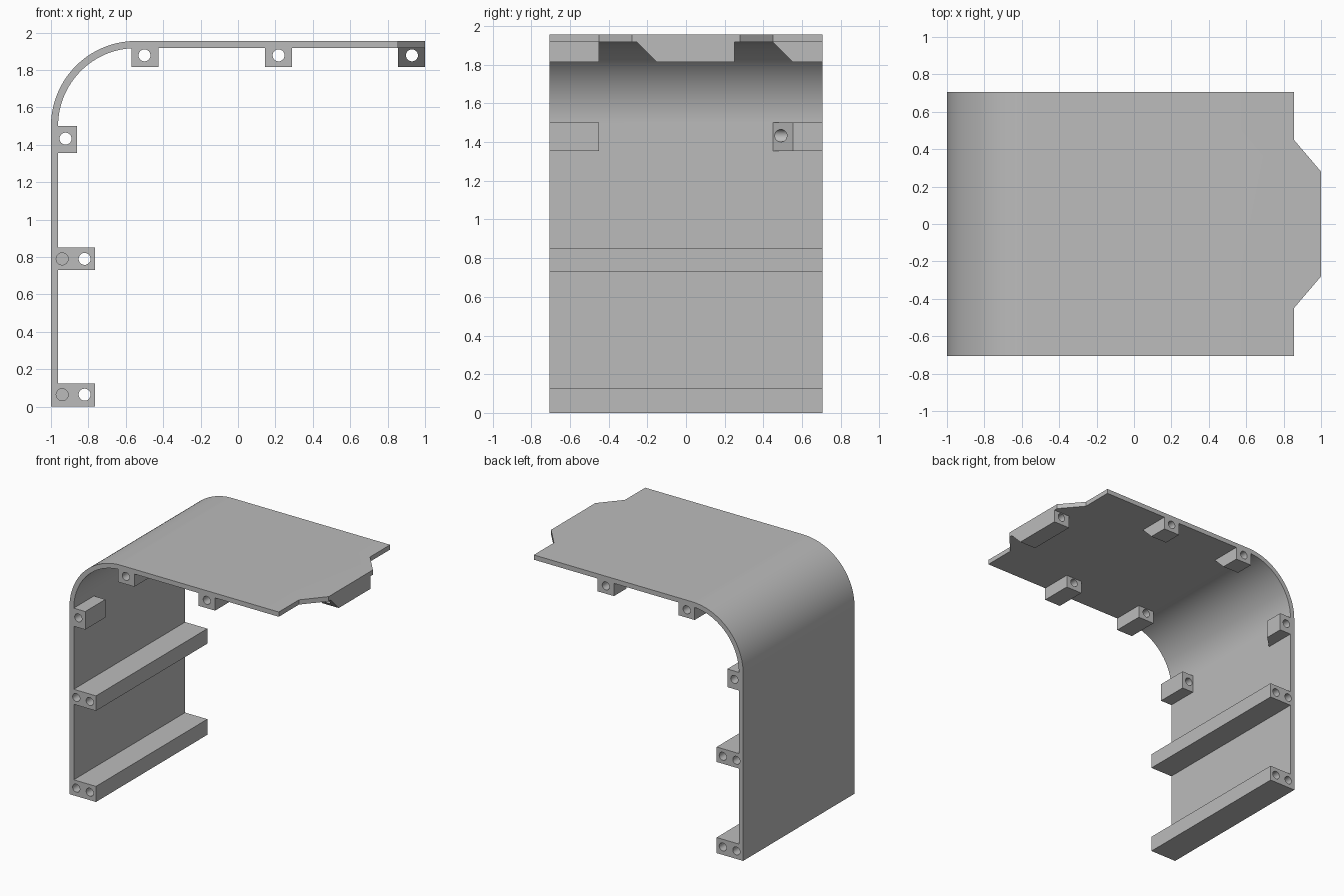
import bpy
import bmesh
import math
from mathutils import Vector

if "Cube" in bpy.data.objects:
    bpy.data.objects.remove(bpy.data.objects["Cube"])

grey = bpy.data.materials.new("light grey plastic")
grey.use_nodes = True
COLOUR = (0.5, 0.5, 0.5, 1)
grey.diffuse_color = COLOUR
grey.node_tree.nodes["Principled BSDF"].inputs["Base Color"].default_value = COLOUR

HALF = 0.705            # half depth of the cover
TOP, SKIN = 1.955, 0.038
INNER_TOP, INNER_WALL = TOP - SKIN, -1 + SKIN
LOW = 1.815             # underside of the hanging bosses
EMBED = 0.015           # how far bosses sink into the skin


def prism(name, points, direction):
    """Solid made by sweeping a closed planar outline along a vector."""
    bm = bmesh.new()
    face = bm.faces.new([bm.verts.new(p) for p in points])
    swept = bmesh.ops.extrude_face_region(bm, geom=[face])["geom"]
    bmesh.ops.translate(bm, vec=Vector(direction),
                        verts=[v for v in swept if isinstance(v, bmesh.types.BMVert)])
    bmesh.ops.recalc_face_normals(bm, faces=bm.faces)
    mesh = bpy.data.meshes.new(name)
    bm.to_mesh(mesh)
    bm.free()
    mesh.materials.append(grey)
    obj = bpy.data.objects.new(name, mesh)
    bpy.context.scene.collection.objects.link(obj)
    return obj


def arc(cx, cz, r, start, end, steps):
    angles = [start + (end - start) * i / steps for i in range(steps + 1)]
    return [(cx + r * math.cos(a), cz + r * math.sin(a)) for a in angles]


def hole(x, z, y0, y1):
    ring = arc(x, z, 0.032, 0, math.tau, 32)[:-1]
    return prism("hole_cutter", [(px, y0, pz) for px, pz in ring], (0, y1 - y0, 0))


def combine(target, parts, operation):
    """Merge parts into, or cut them from, the target."""
    for part in parts:
        part.hide_render = True
        mod = target.modifiers.new(part.name, 'BOOLEAN')
        mod.operation, mod.solver, mod.object = operation, 'EXACT', part
    graph = bpy.context.evaluated_depsgraph_get()
    mesh = bpy.data.meshes.new_from_object(target.evaluated_get(graph))
    target.modifiers.clear()
    target.data = mesh
    for part in parts:
        bpy.data.objects.remove(part)


# Curved skin with the two full-depth rails on its inner wall
R = 0.455
CX, CZ = -1 + R, TOP - R
RAIL = -0.765
outline = [(-1, 0)] + arc(CX, CZ, R, math.pi, math.pi / 2, 40)
outline += [(1, TOP), (1, INNER_TOP)]
outline += arc(CX, CZ, R - SKIN, math.pi / 2, math.pi, 40)
outline += [(INNER_WALL, 0.85), (RAIL, 0.85), (RAIL, 0.73), (INNER_WALL, 0.73),
            (INNER_WALL, 0.125), (RAIL, 0.125), (RAIL, 0)]
cover = prism("curved_cover", [(x, -HALF, z) for x, z in outline], (0, 2 * HALF, 0))

# Trim both corners so that a tapered tab is left at the free edge
trims = []
for s in (-1, 1):
    corner = [(0.855, 0.8), (0.855, 0.45), (1.0, 0.28), (1.1, 0.163), (1.1, 0.8)]
    trims.append(prism("corner_cutter", [(x, s * y, 1.8) for x, y in corner], (0, 0, 0.3)))
combine(cover, trims, 'DIFFERENCE')

# Screw bosses: each is square at one end and bevelled towards the front inside
SLOPE = INNER_TOP - LOW


def ceiling_boss(name, x, front_top, front_low, back):
    side = [(front_top, INNER_TOP + EMBED), (back, INNER_TOP + EMBED),
            (back, LOW), (front_low, LOW)]
    return prism(name, [(x, y, z) for y, z in side], (0.145, 0, 0))


def wall_boss(name, front_wall, front_inner, back):
    plan = [(INNER_WALL - EMBED, front_wall), (INNER_WALL - EMBED, back),
            (-0.86, back), (-0.86, front_inner)]
    return prism(name, [(x, y, 1.355) for x, y in plan], (0, 0, 0.145))


bosses = []
for x in (-0.57, 0.145):
    bosses.append(ceiling_boss("front_ceiling_boss", x, -HALF, -HALF, -0.45))
    bosses.append(ceiling_boss("back_ceiling_boss", x, 0.45 - EMBED, 0.45 + SLOPE, HALF))
bosses.append(ceiling_boss("tab_boss", 0.855, -0.255 - EMBED, -0.255 + SLOPE, 0.25))
bosses.append(wall_boss("front_wall_boss", -HALF, -HALF, -0.45))
bosses.append(wall_boss("back_wall_boss", 0.45 - EMBED, 0.45 + SLOPE, HALF))
combine(cover, bosses, 'UNION')

# Through holes in bosses and rails, blind holes at both rail ends
holes = [hole(x, z, -1, 1) for x, z in
         ((-0.5, 1.878), (0.217, 1.878), (0.93, 1.878), (-0.922, 1.433),
          (-0.82, 0.79), (-0.82, 0.064))]
for z in (0.79, 0.064):
    holes += [hole(-0.94, z, -1, -0.5), hole(-0.94, z, 0.5, 1)]
combine(cover, holes, 'DIFFERENCE')

# Smooth the bend and the bores, keep the edges crisp
bpy.ops.object.select_all(action='DESELECT')
cover.select_set(True)
bpy.context.view_layer.objects.active = cover
bpy.ops.object.shade_smooth_by_angle(angle=math.radians(25))
